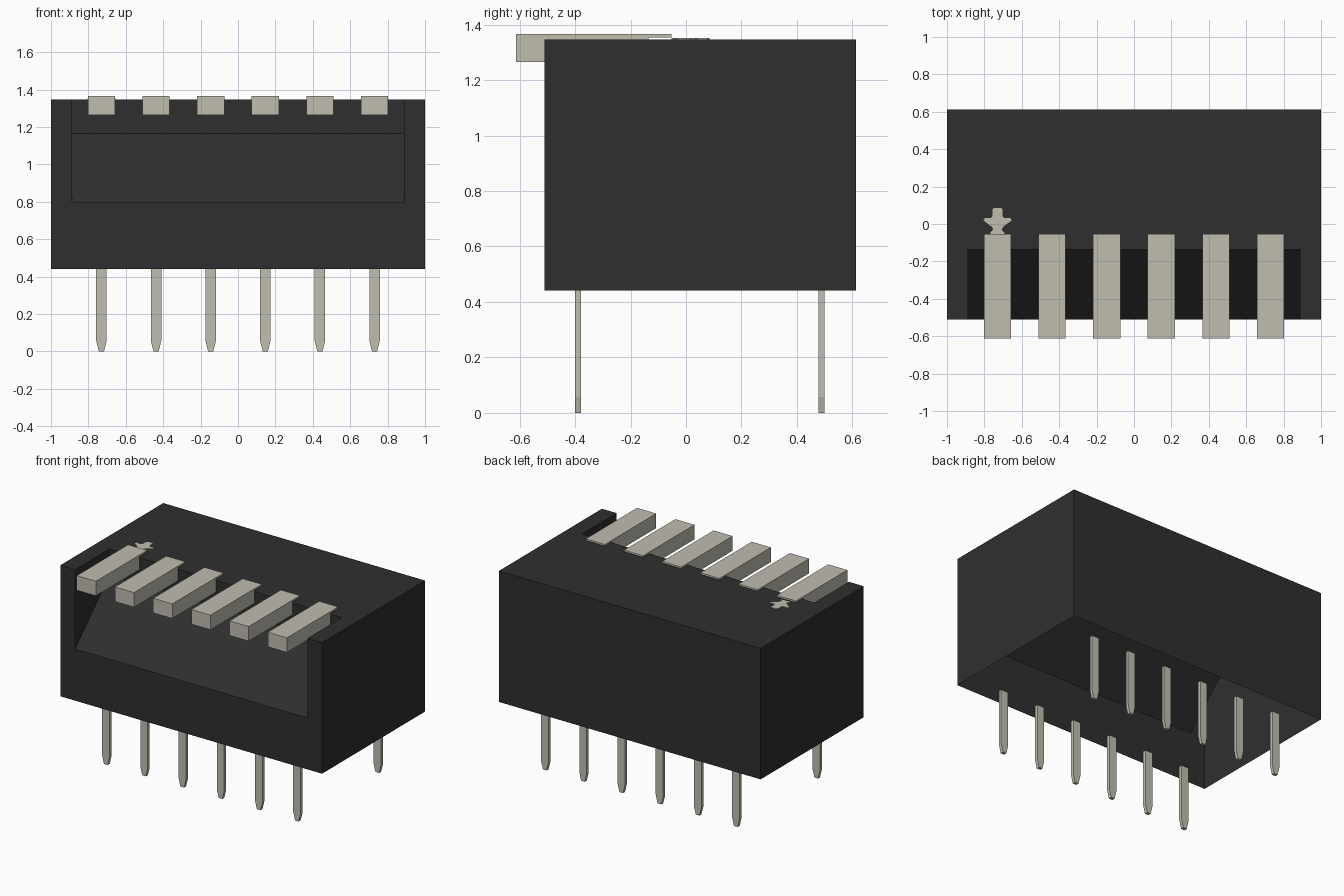
import bpy, bmesh

if "Cube" in bpy.data.objects:
    bpy.data.objects.remove(bpy.data.objects["Cube"], do_unlink=True)


def material(name, rgb):
    m = bpy.data.materials.new(name)
    m.use_nodes = True
    m.diffuse_color = (*rgb, 1)
    bsdf = next(n for n in m.node_tree.nodes if n.type == 'BSDF_PRINCIPLED')
    bsdf.inputs["Base Color"].default_value = (*rgb, 1)
    return m


BLACK = material("black plastic", (0.028, 0.028, 0.028))
CREAM = material("pale metal", (0.53, 0.51, 0.435))


def finish(name, bm, mat):
    bmesh.ops.recalc_face_normals(bm, faces=bm.faces[:])
    me = bpy.data.meshes.new(name)
    bm.to_mesh(me)
    bm.free()
    me.materials.append(mat)
    ob = bpy.data.objects.new(name, me)
    bpy.context.collection.objects.link(ob)
    return ob


def prism(name, points, place, depth, mat):
    """Extrude a flat outline; place maps each 2D point to 3D."""
    bm = bmesh.new()
    face = bm.faces.new([bm.verts.new(place(*p)) for p in points])
    new = bmesh.ops.extrude_face_region(bm, geom=[face])["geom"]
    bmesh.ops.translate(bm, vec=depth, verts=[v for v in new if isinstance(v, bmesh.types.BMVert)])
    return finish(name, bm, mat)


# Housing: thin shell, open underneath, with a sloped recess in the front
YF, YB, Z0, Z1 = -0.511, 0.613, 0.441, 1.346
RX, RY, RZ_FRONT, RZ_BACK = 0.887, -0.135, 0.797, 1.165
bm = bmesh.new()
side = []
for s in (-1, 1):
    coords = dict(fb=(s, YF, Z0), ft=(s, YF, Z1), bt=(s, YB, Z1), bb=(s, YB, Z0),
                  rf=(s * RX, YF, RZ_FRONT), rt=(s * RX, YF, Z1),
                  rk=(s * RX, RY, Z1), rb=(s * RX, RY, RZ_BACK))
    side.append({k: bm.verts.new(c) for k, c in coords.items()})
a, b = side
for v in side:
    bm.faces.new([v[k] for k in ("fb", "ft", "bt", "bb")])   # outer side
    bm.faces.new([v[k] for k in ("rf", "rt", "rk", "rb")])   # recess cheek


def strip(keys):
    """Face running along keys on one side and back on the other."""
    bm.faces.new([a[k] for k in keys] + [b[k] for k in reversed(keys)])


strip(("bb", "bt"))                  # back
strip(("bt", "ft", "rt", "rk"))      # top
strip(("fb", "ft", "rt", "rf"))      # front
strip(("rf", "rb"))                  # recess slope
strip(("rb", "rk"))                  # recess rear wall
finish("housing", bm, BLACK)

# Levers: bar inside the recess with a thin lip over the housing top
LEVER = [(-0.613, 1.265), (RY, 1.265), (RY, 1.354), (-0.053, 1.354),
         (-0.053, 1.366), (-0.613, 1.366)]
# Pins: flat blades with tapered tips
PIN = [(-0.028, Z0), (-0.028, 0.057), (-0.014, 0), (0.014, 0), (0.028, 0.057), (0.028, Z0)]
for i in range(6):
    x = (i - 2.5) * 0.292
    prism(f"lever_{i + 1}", LEVER, lambda y, z: (x - 0.073, y, z), (0.146, 0, 0), CREAM)
    for row, y0 in (("front", -0.40), ("back", 0.477)):
        prism(f"{row}_pin_{i + 1}", PIN, lambda px, z: (x + px, y0, z), (0, 0.022, 0), CREAM)

# Arrow mark behind the first lever
HALF = [(0.020, 0.085), (0.027, 0.078), (0.027, 0.042), (0.036, 0.032), (0.070, 0.032),
        (0.075, 0.018), (0.030, -0.015), (0.022, -0.030), (0.038, -0.046), (0.038, -0.053)]
outline = HALF + [(-px, py) for px, py in reversed(HALF)]
prism("arrow_mark", outline, lambda px, py: (-0.73 + px, py, Z1 - 0.002), (0, 0, 0.007), CREAM)
